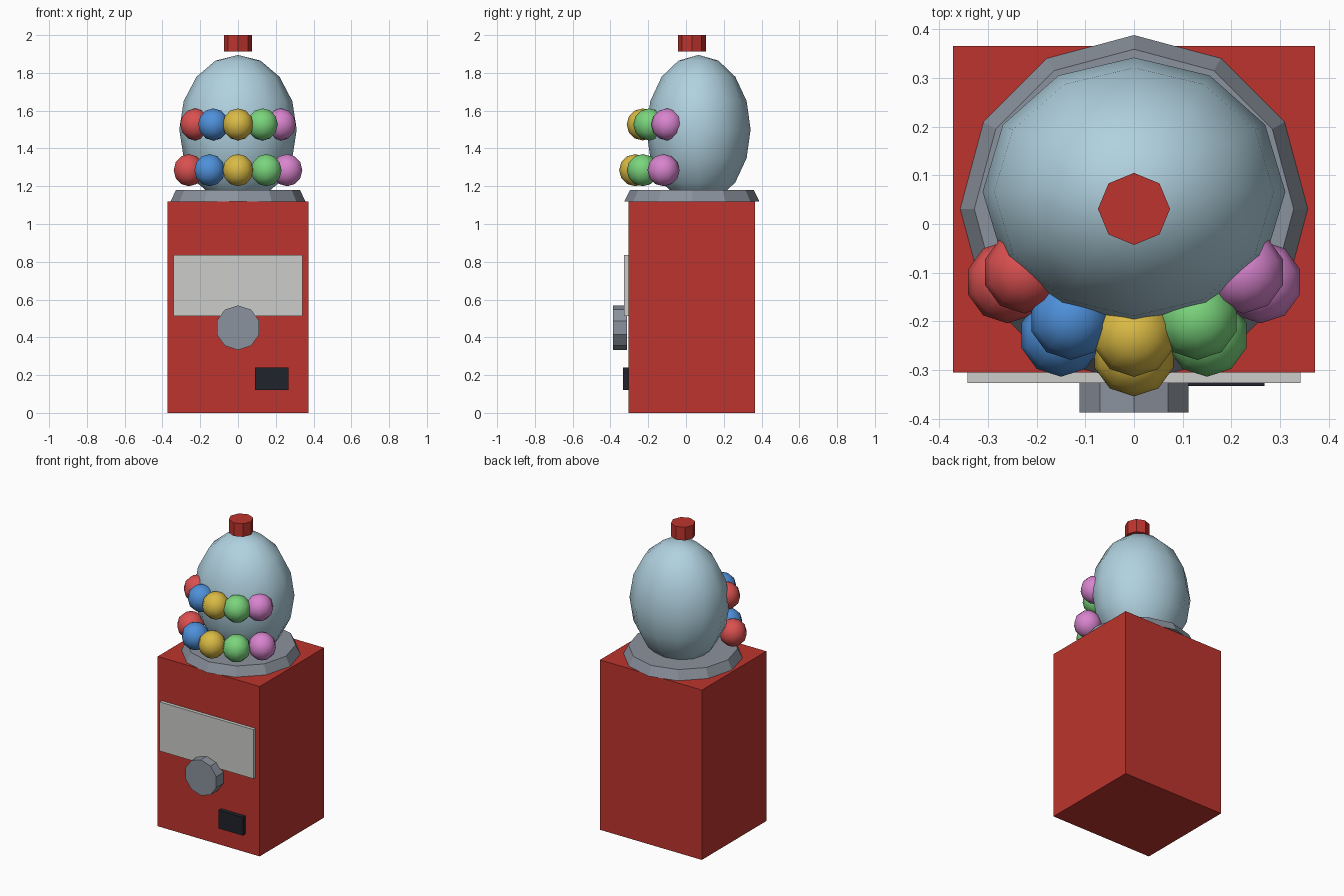
import bpy
import bmesh
from math import sin, cos, pi, radians
from mathutils import Matrix, Vector

cube = bpy.data.objects.get("Cube")
if cube:
    bpy.data.objects.remove(cube, do_unlink=True)


def material(name, srgb):
    """Flat material from display colour, stored as linear values."""
    lin = [((c / 255 + 0.055) / 1.055) ** 2.4 for c in srgb]
    mat = bpy.data.materials.new(name)
    mat.use_nodes = True
    mat.diffuse_color = (*lin, 1)
    mat.node_tree.nodes["Principled BSDF"].inputs["Base Color"].default_value = (*lin, 1)
    return mat


def finish(name, bm, mat, smooth=False):
    bmesh.ops.recalc_face_normals(bm, faces=bm.faces)
    for face in bm.faces:
        face.smooth = smooth
    mesh = bpy.data.meshes.new(name)
    bm.to_mesh(mesh)
    bm.free()
    mesh.materials.append(mat)
    obj = bpy.data.objects.new(name, mesh)
    bpy.context.collection.objects.link(obj)
    return obj


def box(name, low, high, mat):
    low, high = Vector(low), Vector(high)
    bm = bmesh.new()
    bmesh.ops.create_cube(bm, size=1)
    bmesh.ops.scale(bm, vec=high - low, verts=bm.verts)
    bmesh.ops.translate(bm, vec=(low + high) / 2, verts=bm.verts)
    return finish(name, bm, mat)


def lathe(name, profile, sides, centre, mat, smooth=False, tilt=0, scale=(1, 1, 1)):
    """Spin (radius, height) points round z, first corner facing the front."""
    bm = bmesh.new()
    rings = []
    for r, z in profile:
        angles = [2 * pi * i / sides for i in range(sides)]
        rings.append([bm.verts.new((r * sin(a), -r * cos(a), z)) for a in angles])
    for a, b in zip(rings, rings[1:]):
        for i in range(sides):
            j = (i + 1) % sides
            bm.faces.new((a[i], a[j], b[j], b[i]))
    # Close flat ends; pointed ends are merged to a pole
    for (r, z), ring in zip((profile[0], profile[-1]), (rings[0], rings[-1])):
        if r > 0.001:
            bm.faces.new(ring)
    bmesh.ops.remove_doubles(bm, verts=bm.verts, dist=0.0001)
    place = Matrix.Translation(centre) @ Matrix.Rotation(tilt, 4, "X") @ Matrix.Diagonal((*scale, 1))
    bmesh.ops.transform(bm, matrix=place, verts=bm.verts)
    return finish(name, bm, mat, smooth)


def ball_profile(radius, rings):
    return [(radius * sin(pi * i / rings), -radius * cos(pi * i / rings)) for i in range(rings + 1)]


red = material("cabinet red", (189, 52, 45))
grey = material("metal grey", (139, 146, 157))
white = material("plate white", (204, 204, 202))
black = material("slot black", (32, 35, 43))
glass = material("globe pale blue", (176, 209, 223))
candy = {
    "red": material("candy red", (218, 80, 80)),
    "blue": material("candy blue", (78, 144, 218)),
    "yellow": material("candy yellow", (218, 186, 68)),
    "green": material("candy green", (122, 212, 124)),
    "pink": material("candy pink", (216, 132, 206)),
}
AXIS_Y = 0.031

# Cabinet and its front fittings
box("cabinet", (-0.372, -0.305, 0), (0.372, 0.366, 1.12), red)
box("front_plate", (-0.342, -0.327, 0.512), (0.342, -0.303, 0.836), white)
box("chute_slot", (0.09, -0.333, 0.12), (0.268, -0.303, 0.24), black)
lathe("turn_knob", [(0.118, 0), (0.118, 0.074)], 10, (0, -0.313, 0.451), grey, tilt=radians(90))

# Collar, globe and cap
lathe("collar", [(0.357, 0), (0.328, 0.06)], 12, (0, AXIS_Y, 1.12), grey)
lathe("globe", ball_profile(1, 8), 12, (0, 0.066, 1.5), glass, smooth=True, scale=(0.311, 0.276, 0.395))
lathe("top_cap", [(0.074, 0), (0.074, 0.087)], 8, (0, AXIS_Y, 1.913), red)

# Two curved rows of candy balls round the front of the globe
for row, reach, height in (("lower", 0.3, 1.285), ("upper", 0.26, 1.527)):
    for i, (colour, mat) in enumerate(candy.items()):
        a = radians(30 * (i - 2))
        centre = (reach * sin(a), AXIS_Y - reach * cos(a), height)
        lathe(f"{row}_{colour}_candy", ball_profile(0.085, 6), 10, centre, mat, smooth=True)
